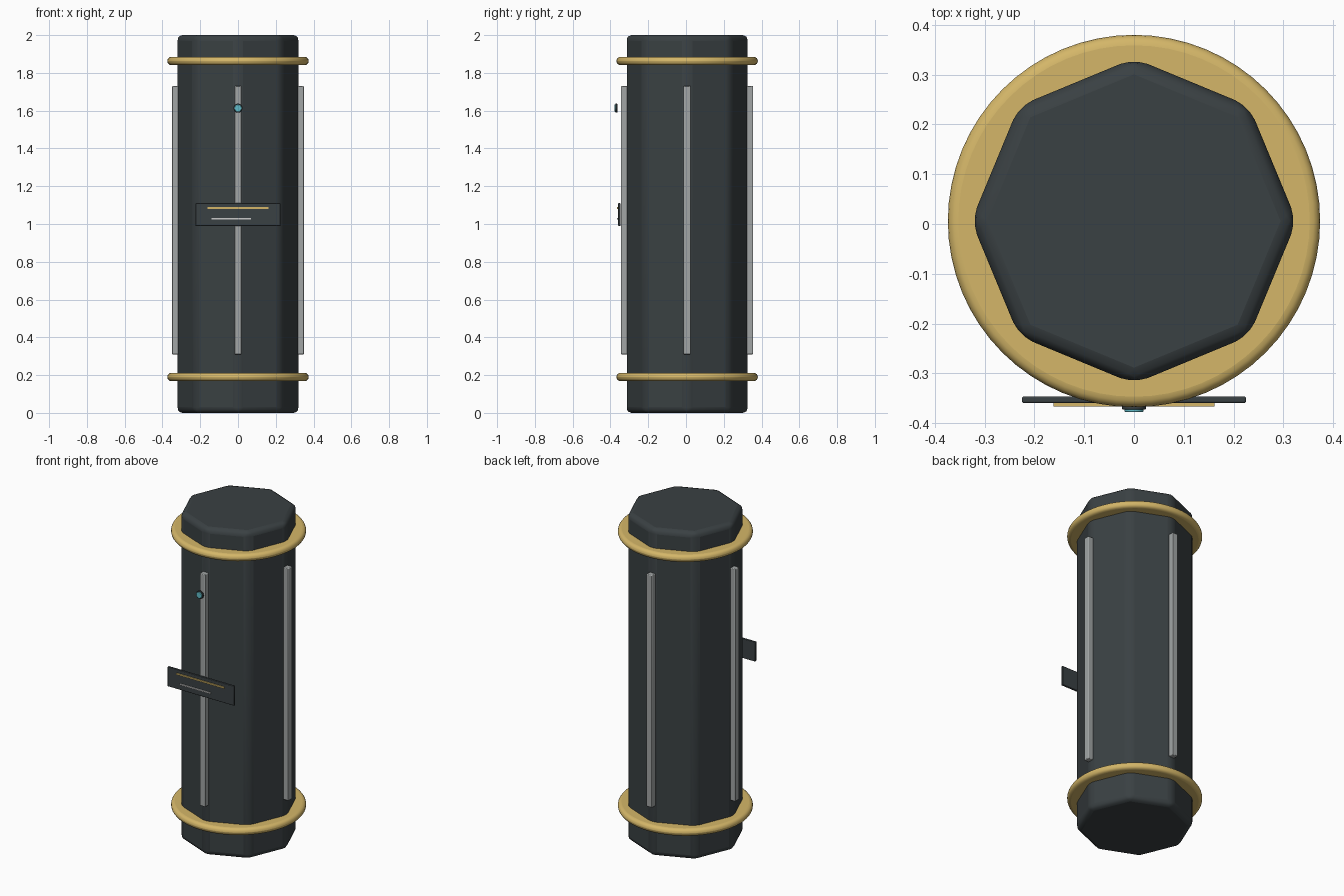
import bpy
from math import pi, radians

if "Cube" in bpy.data.objects:
    bpy.data.objects.remove(bpy.data.objects["Cube"], do_unlink=True)

CY = 0.006  # body axis, nudged back to balance the front details


def material(name, color):
    mat = bpy.data.materials.new(name)
    mat.use_nodes = True
    mat.diffuse_color = (*color, 1)
    mat.node_tree.nodes["Principled BSDF"].inputs["Base Color"].default_value = (*color, 1)
    return mat


DARK = material("dark_shell", (0.042, 0.052, 0.056))
GOLD = material("gold_trim", (0.66, 0.47, 0.14))
SILVER = material("silver_strip", (0.36, 0.38, 0.38))
PALE = material("pale_line", (0.75, 0.77, 0.77))
TEAL = material("teal_lens", (0.12, 0.5, 0.58))


def finish(name, mat, bevel=0, segments=2):
    obj = bpy.context.object
    obj.name = name
    obj.data.materials.append(mat)
    bpy.ops.object.transform_apply(location=False, rotation=True, scale=True)
    if bevel:
        mod = obj.modifiers.new("Bevel", "BEVEL")
        mod.width = bevel
        mod.segments = segments
        mod.limit_method = "ANGLE"
        mod.angle_limit = radians(30)
    bpy.ops.object.shade_smooth_by_angle(angle=radians(35))
    return obj


def box(name, center, size, mat, bevel=0):
    bpy.ops.mesh.primitive_cube_add(size=1, location=center)
    bpy.context.object.scale = size
    return finish(name, mat, bevel)


def cylinder(name, center, radius, depth, mat, sides=64, bevel=0, segments=2, rot=(0, 0, 0)):
    bpy.ops.mesh.primitive_cylinder_add(vertices=sides, radius=radius, depth=depth,
                                        location=center, rotation=rot)
    return finish(name, mat, bevel, segments)


# Octagonal body with a corner on each axis
cylinder("body", (0, CY, 1), 0.327, 2, DARK, sides=8, bevel=0.03, segments=3)

# Rounded collars
for name, z in (("lower_ring", 0.19), ("upper_ring", 1.863)):
    cylinder(name, (0, CY, z), 0.374, 0.044, GOLD, bevel=0.021, segments=4)

# Vertical strips along four corners
for name, dx, dy in (("front_strip", 0, -1), ("back_strip", 0, 1),
                     ("right_strip", -1, 0), ("left_strip", 1, 0)):
    size = (0.044 if dx else 0.038, 0.044 if dy else 0.038, 1.42)
    box(name, (dx * 0.328, CY + dy * 0.328, 1.02), size, SILVER, bevel=0.004)

# Front plate with two inlaid lines
box("front_plate", (0, -0.353, 1.05), (0.45, 0.013, 0.12), DARK, bevel=0.003)
box("gold_line", (0, -0.362, 1.085), (0.324, 0.009, 0.009), GOLD)
box("pale_line", (-0.036, -0.362, 1.027), (0.208, 0.009, 0.008), PALE)

# Indicator light
facing = (pi / 2, 0, 0)
cylinder("light_bezel", (0, -0.368, 1.613), 0.024, 0.01, DARK, sides=32, bevel=0.002, rot=facing)
cylinder("light_lens", (0, -0.373, 1.613), 0.019, 0.01, TEAL, sides=32, bevel=0.002, rot=facing)
